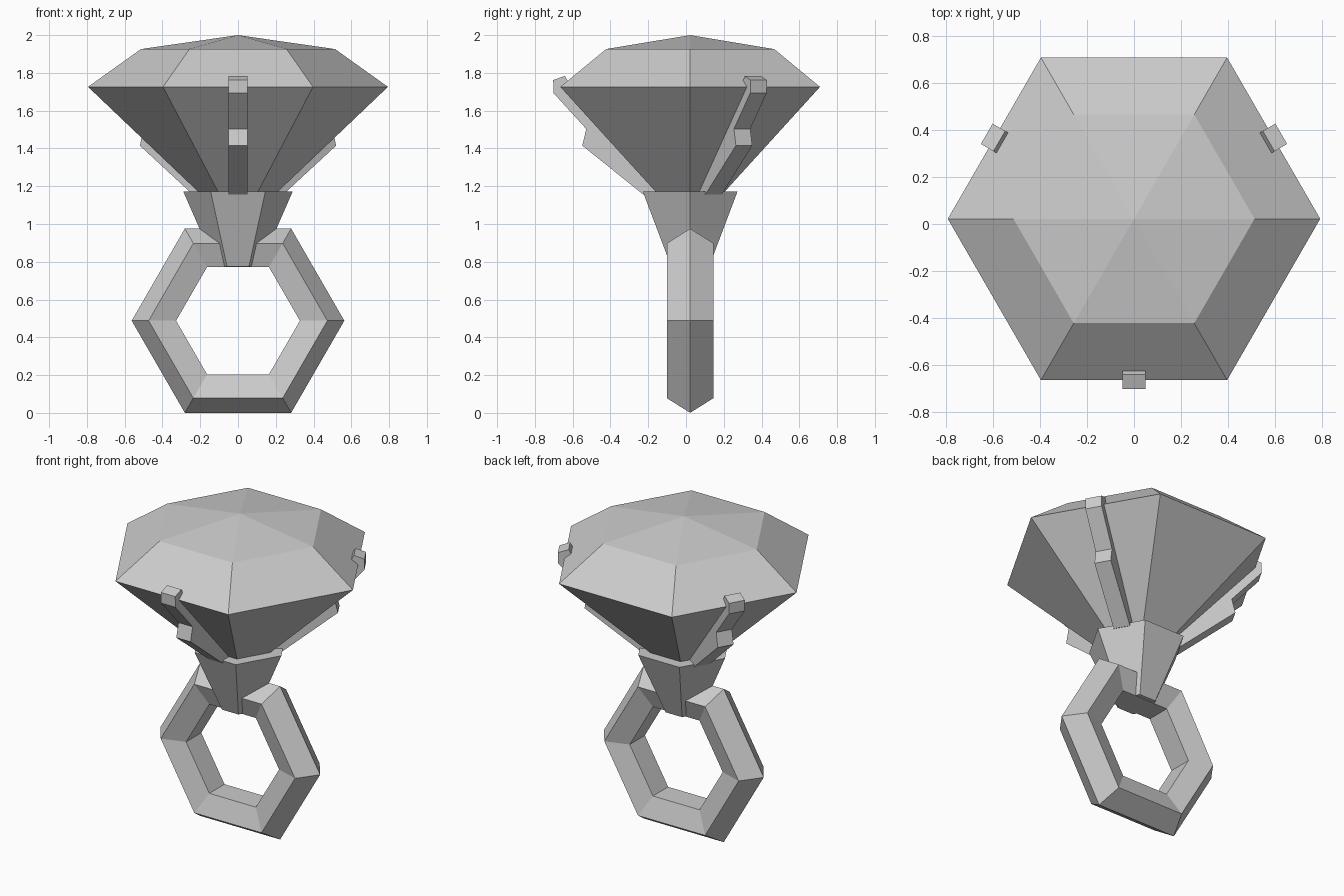
import bpy, bmesh
from math import cos, sin, pi, radians

if "Cube" in bpy.data.objects:
    bpy.data.objects.remove(bpy.data.objects["Cube"])

CY = 0.022  # shared axis of band, cup and stone


def finish(name, bm, loc=(0, CY, 0)):
    bmesh.ops.recalc_face_normals(bm, faces=bm.faces)
    mesh = bpy.data.meshes.new(name)
    bm.to_mesh(mesh)
    bm.free()
    obj = bpy.data.objects.new(name, mesh)
    obj.location = loc
    bpy.context.collection.objects.link(obj)
    return obj


def hex_lathe(name, profile):
    """Six-sided solid from (radius, z) pairs; radius 0 makes a point."""
    bm = bmesh.new()
    rings = []
    for r, z in profile:
        if r == 0:
            rings.append([bm.verts.new((0, 0, z))] * 6)
        else:
            rings.append([bm.verts.new((r * cos(i * pi / 3), r * sin(i * pi / 3), z))
                          for i in range(6)])
    for a, b in zip(rings, rings[1:]):
        for i in range(6):
            j = (i + 1) % 6
            bm.faces.new(dict.fromkeys((a[i], a[j], b[j], b[i])))
    for (r, _), ring in ((profile[0], rings[0]), (profile[-1], rings[-1])):
        if r:
            bm.faces.new(ring)
    return finish(name, bm)


# Band: upright six-sided torus with a five-sided cross-section
bm = bmesh.new()
R, r = 0.433, 0.13
loops = []
for i in range(6):
    a = i * pi / 3
    loops.append([bm.verts.new(((R + r * cos(t)) * cos(a), r * sin(t), (R + r * cos(t)) * sin(a)))
                  for t in (k * 2 * pi / 5 for k in range(5))])
for i in range(6):
    a, b = loops[i], loops[(i + 1) % 6]
    for k in range(5):
        m = (k + 1) % 5
        bm.faces.new((a[k], b[k], b[m], a[m]))
finish("ring_band", bm, (0, CY, 0.488))

# Tapered setting and cut stone
hex_lathe("setting_cup", [(0.116, 0.775), (0.29, 1.173)])
hex_lathe("gemstone", [(0, 0.97), (0.794, 1.726), (0.514, 1.926), (0, 2.0)])

# Three stepped prongs: (distance from axis, z) side profile, extruded in width
prong = [(0.725, 1.762), (0.663, 1.784), (0.645, 1.752), (0.66, 1.715), (0.15, 1.155),
         (0.247, 1.155), (0.571, 1.415), (0.55, 1.503), (0.724, 1.694)]
for n, deg in enumerate((-90, 30, 150)):
    bm = bmesh.new()
    face = bm.faces.new([bm.verts.new((d, -0.05, z)) for d, z in prong])
    ext = bmesh.ops.extrude_face_region(bm, geom=[face])["geom"]
    bmesh.ops.translate(bm, vec=(0, 0.1, 0),
                        verts=[v for v in ext if isinstance(v, bmesh.types.BMVert)])
    finish(f"prong_{n + 1}", bm).rotation_euler.z = radians(deg)
